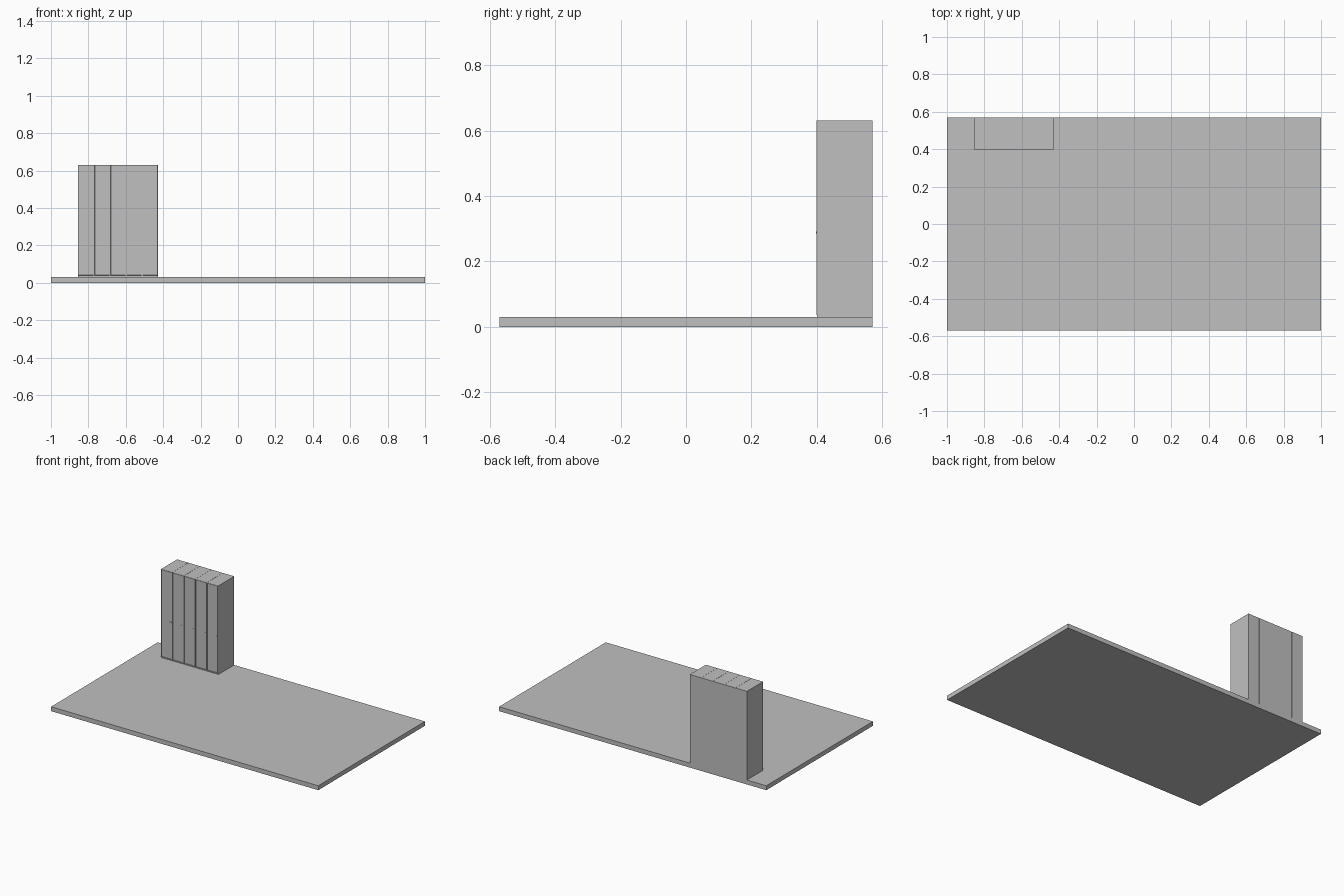
import bpy
import bmesh

cube = bpy.data.objects.get("Cube")
if cube:
    bpy.data.objects.remove(cube, do_unlink=True)

grey = bpy.data.materials.new("plain grey")
grey.use_nodes = True
colour = (0.527, 0.527, 0.527, 1)
grey.diffuse_color = colour
grey.node_tree.nodes["Principled BSDF"].inputs["Base Color"].default_value = colour


def box(name, x, y, z):
    """Box spanning the given (low, high) ranges."""
    bm = bmesh.new()
    bmesh.ops.create_cube(bm, size=1)
    for v in bm.verts:
        v.co = [r[0] if c < 0 else r[1] for c, r in zip(v.co, (x, y, z))]
    mesh = bpy.data.meshes.new(name)
    bm.to_mesh(mesh)
    bm.free()
    mesh.materials.append(grey)
    obj = bpy.data.objects.new(name, mesh)
    bpy.context.collection.objects.link(obj)
    return obj


# Floor slab
floor_z = 0.03
box("floor_slab", (-1, 1), (-0.57, 0.57), (0, floor_z))

# Row of five tall lockers along the back edge
count, pitch, left, gap = 5, 0.0857, -0.855, 0.001
back, front, top = 0.57, 0.398, 0.63
for i in range(count):
    x0 = left + i * pitch
    x1 = x0 + pitch - gap
    # Plinth, set back slightly under the cabinet
    box(f"plinth_{i + 1}", (x0, x1), (front + 0.004, back), (floor_z, 0.037))
    # Cabinet with a groove around a flush door
    cabinet = box(f"locker_{i + 1}", (x0, x1), (front, back), (0.037, top))
    bm = bmesh.new()
    bm.from_mesh(cabinet.data)
    bm.normal_update()
    door = [f for f in bm.faces if f.normal.y < -0.9]
    bmesh.ops.inset_region(bm, faces=door, thickness=0.002)
    bmesh.ops.inset_region(bm, faces=door, thickness=0.0005, depth=-0.008)
    bmesh.ops.inset_region(bm, faces=door, thickness=0.002)
    bmesh.ops.inset_region(bm, faces=door, thickness=0.0005, depth=0.007)
    bm.to_mesh(cabinet.data)
    bm.free()
    # Small door handle
    hx = x0 + pitch * 0.75
    box(f"door_handle_{i + 1}", (hx, hx + 0.012), (front - 0.001, front + 0.003), (0.286, 0.291))
